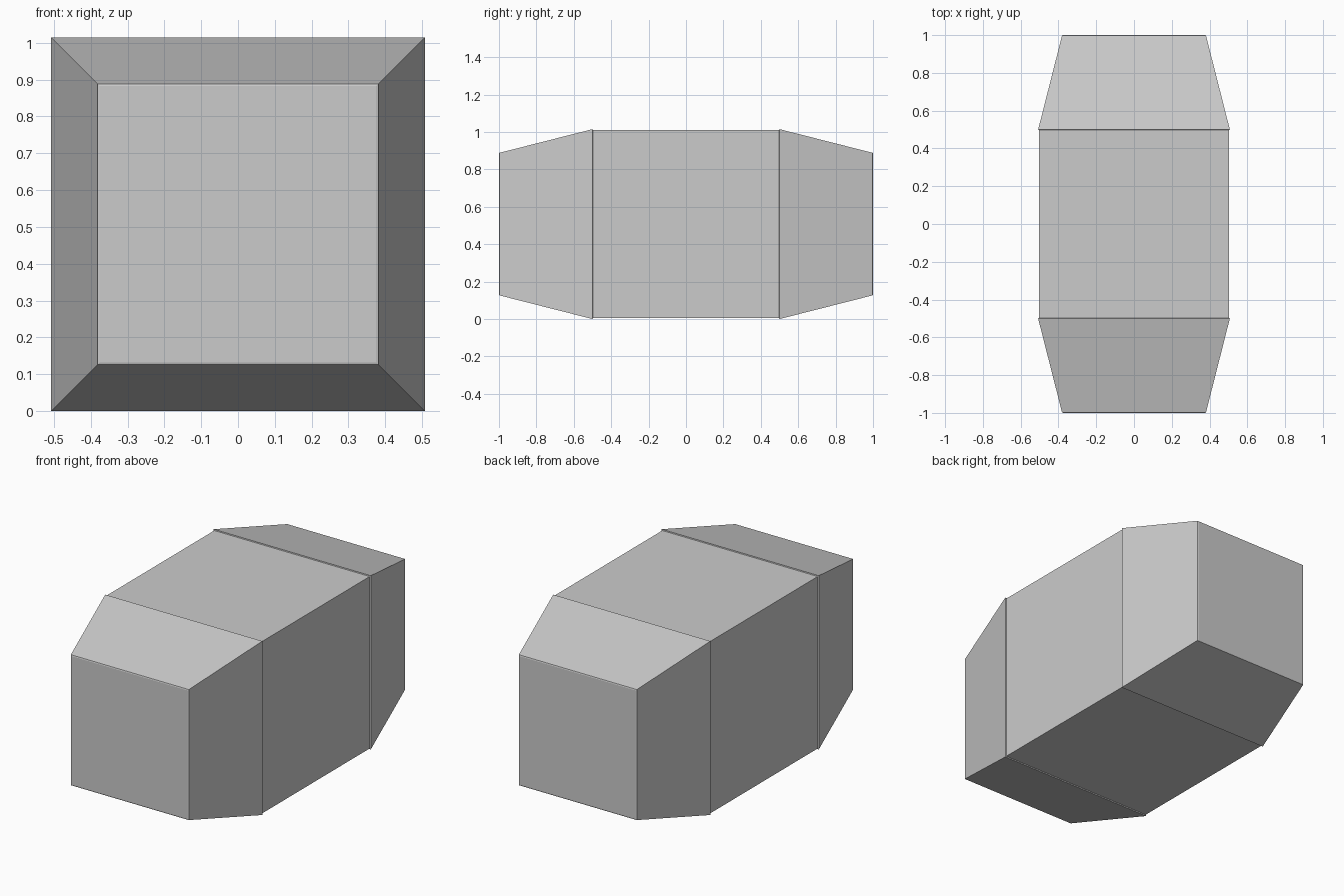
import bpy, bmesh

if "Cube" in bpy.data.objects:
    bpy.data.objects.remove(bpy.data.objects["Cube"])

CENTRE_Z = 0.5075


def square_loft(name, stations):
    """Closed square tube through (y, half width) stations."""
    bm = bmesh.new()
    rings = []
    for y, h in stations:
        rings.append([bm.verts.new((sx * h, y, CENTRE_Z + sz * h))
                      for sx, sz in ((-1, -1), (1, -1), (1, 1), (-1, 1))])
    for a, b in zip(rings, rings[1:]):
        for i in range(4):
            j = (i + 1) % 4
            bm.faces.new((a[i], a[j], b[j], b[i]))
    bm.faces.new(rings[0])
    bm.faces.new(rings[-1])
    bmesh.ops.recalc_face_normals(bm, faces=bm.faces)
    mesh = bpy.data.meshes.new(name)
    bm.to_mesh(mesh)
    bm.free()
    obj = bpy.data.objects.new(name, mesh)
    bpy.context.collection.objects.link(obj)
    return obj


# straight middle section
square_loft("middle_body", [(-0.5, 0.502), (0.5, 0.502)])

# tapered ends, slightly proud of the middle, with a fine rim round the end face
for name, s in (("front_taper", -1), ("back_taper", 1)):
    square_loft(name, [(s * 0.498, 0.502), (s * 0.5, 0.5075),
                       (s * 0.998, 0.381), (s * 1.0, 0.375)])
